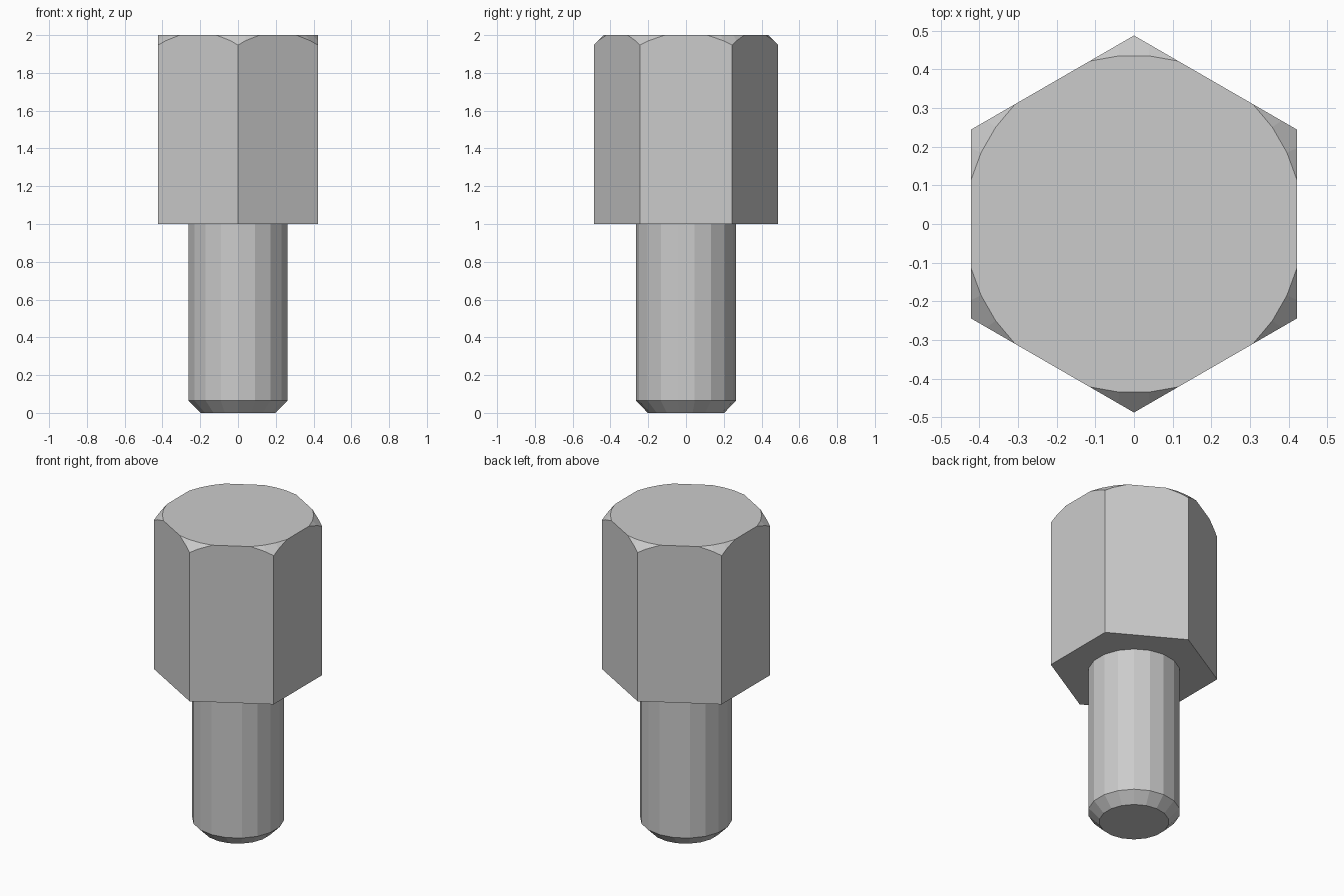
import bpy, bmesh
from math import cos, sin, radians
from mathutils import Matrix, Vector

cube = bpy.data.objects.get("Cube")
if cube:
    bpy.data.objects.remove(cube, do_unlink=True)

# Single plain metal colour
metal = bpy.data.materials.new("grey_metal")
metal.use_nodes = True
colour = (0.6, 0.6, 0.6, 1)
metal.diffuse_color = colour
metal.node_tree.nodes["Principled BSDF"].inputs["Base Color"].default_value = colour


def prism(bm, sides, r_low, r_high, z_low, z_high):
    """Add a capped prism or cone frustum standing on z_low, with a corner on the y axis."""
    place = Matrix.Translation((0, 0, (z_low + z_high) / 2))
    bmesh.ops.create_cone(bm, cap_ends=True, segments=sides, radius1=r_low,
                          radius2=r_high, depth=z_high - z_low, matrix=place)


def finish(bm, name):
    bmesh.ops.recalc_face_normals(bm, faces=bm.faces)
    mesh = bpy.data.meshes.new(name)
    bm.to_mesh(mesh)
    bm.free()
    mesh.materials.append(metal)
    obj = bpy.data.objects.new(name, mesh)
    bpy.context.collection.objects.link(obj)
    return obj


# Hexagonal head, its top corners trimmed by a faceted 45 degree cone
HEAD_R, TOP_R, SHOULDER = 0.488, 0.437, 1.0
bm = bmesh.new()
prism(bm, 6, HEAD_R, HEAD_R, SHOULDER, 2)
for corner in range(30, 390, 60):
    for step in (-10, 0, 10):
        a = radians(corner + step)
        out = Vector((cos(a), sin(a), 0))
        point = out * TOP_R * cos(radians(5)) + Vector((0, 0, 2))
        bmesh.ops.bisect_plane(bm, geom=bm.verts[:] + bm.edges[:] + bm.faces[:],
                               plane_co=point, plane_no=out + Vector((0, 0, 1)),
                               clear_outer=True, dist=1e-5)
        rim = [e for e in bm.edges if e.is_boundary]
        bmesh.ops.holes_fill(bm, edges=rim, sides=0)
finish(bm, "hex_head")

# Round shank with a chamfered tip
SHANK_R, TIP_R, TIP_H = 0.266, 0.202, 0.065
bm = bmesh.new()
prism(bm, 18, TIP_R, SHANK_R, 0, TIP_H)
prism(bm, 18, SHANK_R, SHANK_R, TIP_H, SHOULDER)
# Join both pieces and drop the caps hidden between them
bmesh.ops.remove_doubles(bm, verts=bm.verts[:], dist=1e-4)
inner = [f for f in bm.faces if len(f.verts) > 4
         and abs(f.calc_center_median().z - TIP_H) < 0.01]
bmesh.ops.delete(bm, geom=inner, context='FACES')
finish(bm, "shank")
